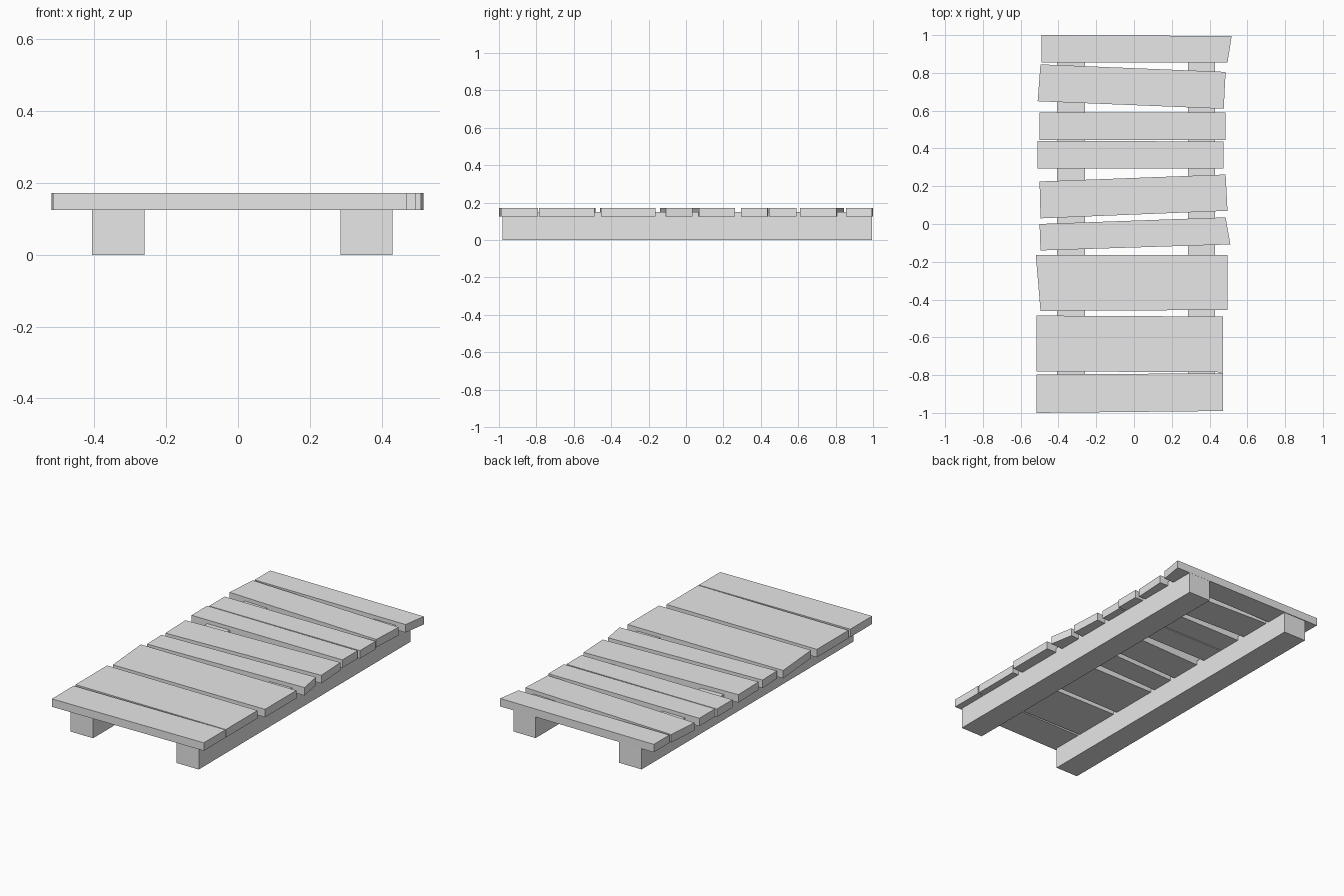
import bpy
import bmesh

# Remove the default object
default = bpy.data.objects.get("Cube")
if default:
    bpy.data.objects.remove(default, do_unlink=True)

# Single flat material shared by all the boards
wood = bpy.data.materials.new("pale_grey")
wood.use_nodes = True
colour = (0.8, 0.8, 0.8, 1.0)
wood.diffuse_color = colour
wood.node_tree.nodes["Principled BSDF"].inputs["Base Color"].default_value = colour


def add_board(name, outline, bottom, top):
    """Extrude a four-cornered plan outline upwards into a flat board."""
    bm = bmesh.new()
    face = bm.faces.new([bm.verts.new((x, y, bottom)) for x, y in outline])
    extruded = bmesh.ops.extrude_face_region(bm, geom=[face])
    for item in extruded["geom"]:
        if isinstance(item, bmesh.types.BMVert):
            item.co.z = top
    bmesh.ops.recalc_face_normals(bm, faces=bm.faces)
    mesh = bpy.data.meshes.new(name)
    bm.to_mesh(mesh)
    bm.free()
    mesh.materials.append(wood)
    board = bpy.data.objects.new(name, mesh)
    bpy.context.collection.objects.link(board)
    return board


# Two long beams that carry the deck, let slightly into the planks
beam_front, beam_back = -0.98, 0.995
for side, inner, outer in (("right", -0.407, -0.26), ("left", 0.285, 0.43)):
    corners = [(inner, beam_front), (outer, beam_front),
               (outer, beam_back), (inner, beam_back)]
    add_board(side + "_beam", corners, 0, 0.15)

# Uneven deck planks from front to back, each given by its plan corners:
# front right, front left, back left, back right
planks = [
    [(-.515, -1), (.47, -.99), (.47, -.79), (-.515, -.797)],
    [(-.515, -.78), (.47, -.785), (.47, -.49), (-.515, -.485)],
    [(-.495, -.46), (.495, -.455), (.495, -.163), (-.52, -.163)],
    [(-.495, -.14), (.51, -.108), (.485, .035), (-.5, 0)],
    [(-.495, .03), (.495, .07), (.485, .262), (-.5, .225)],
    [(-.51, .295), (.475, .295), (.475, .437), (-.51, .44)],
    [(-.5, .445), (.485, .445), (.485, .59), (-.5, .59)],
    [(-.51, .65), (.475, .61), (.485, .805), (-.495, .845)],
    [(-.49, .855), (.495, .855), (.517, .995), (-.49, 1)],
]
for number, corners in enumerate(planks, start=1):
    add_board(f"deck_plank_{number}", corners, 0.125, 0.172)
